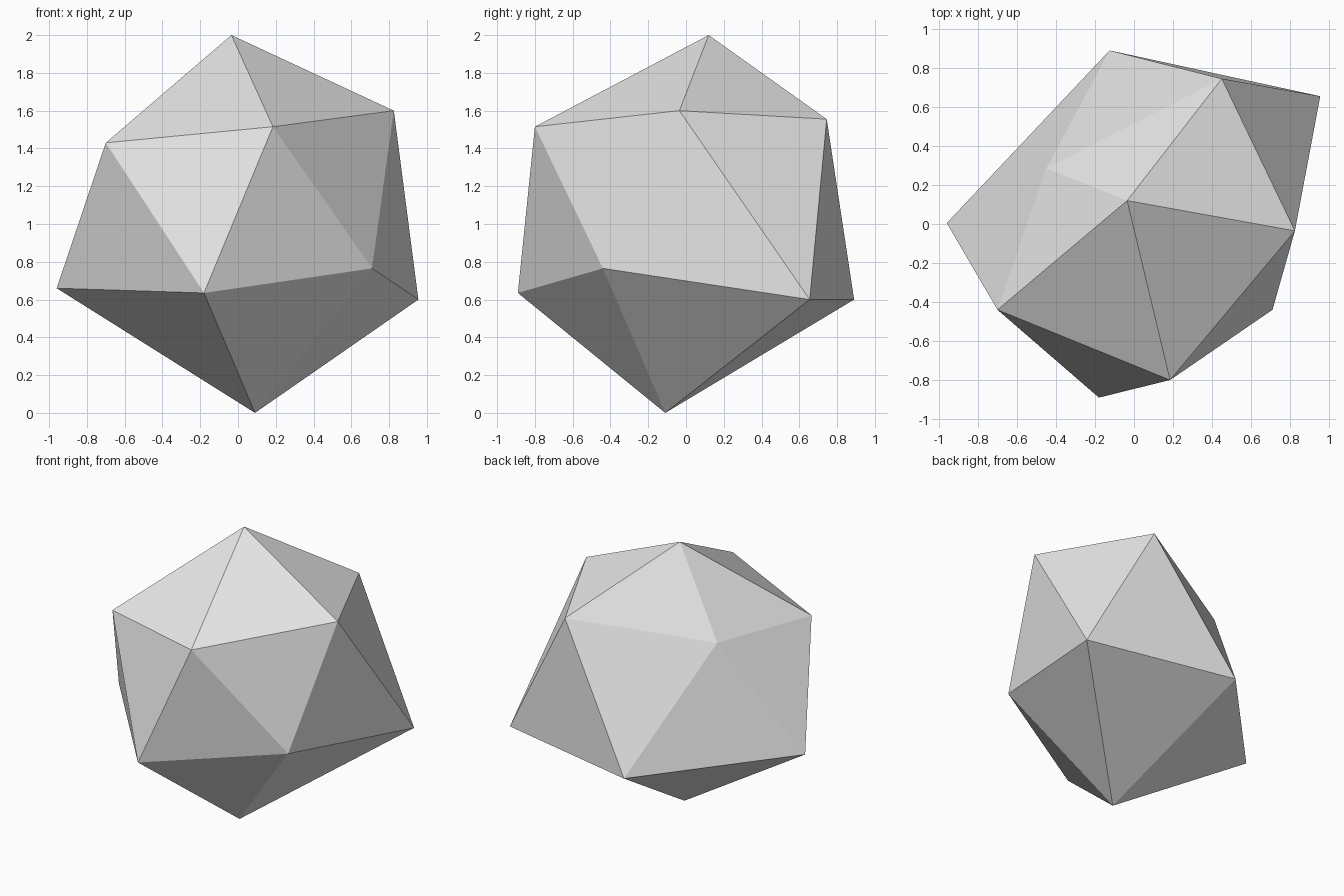
import bpy, bmesh

if "Cube" in bpy.data.objects:
    bpy.data.objects.remove(bpy.data.objects["Cube"])

# Irregular twenty-sided stone: two poles joined by two staggered rings of five
TOP = (-0.035, 0.12, 2.0)
BOTTOM = (0.09, -0.11, 0.0)
UPPER = [(-0.70, -0.44, 1.43), (0.185, -0.80, 1.515), (0.825, -0.035, 1.60),
         (0.45, 0.745, 1.555), (-0.45, 0.285, 1.44)]
LOWER = [(-0.96, 0.005, 0.66), (-0.18, -0.89, 0.635), (0.71, -0.44, 0.765),
         (0.955, 0.655, 0.60), (-0.125, 0.89, 0.60)]

bm = bmesh.new()
top, bottom = bm.verts.new(TOP), bm.verts.new(BOTTOM)
upper = [bm.verts.new(p) for p in UPPER]
lower = [bm.verts.new(p) for p in LOWER]

for i in range(5):
    j = (i + 1) % 5
    bm.faces.new((top, upper[i], upper[j]))          # cap
    bm.faces.new((upper[i], lower[i], lower[j]))     # band, pointing up
    bm.faces.new((upper[i], lower[j], upper[j]))     # band, pointing down
    bm.faces.new((bottom, lower[j], lower[i]))       # base
bmesh.ops.recalc_face_normals(bm, faces=bm.faces)

mesh = bpy.data.meshes.new("stone")
bm.to_mesh(mesh)
bm.free()

# Plain flat grey
grey = bpy.data.materials.new("light_grey")
grey.diffuse_color = (0.8, 0.8, 0.8, 1.0)
grey.use_nodes = True
grey.node_tree.nodes["Principled BSDF"].inputs["Base Color"].default_value = grey.diffuse_color
mesh.materials.append(grey)

stone = bpy.data.objects.new("stone", mesh)
bpy.context.collection.objects.link(stone)
